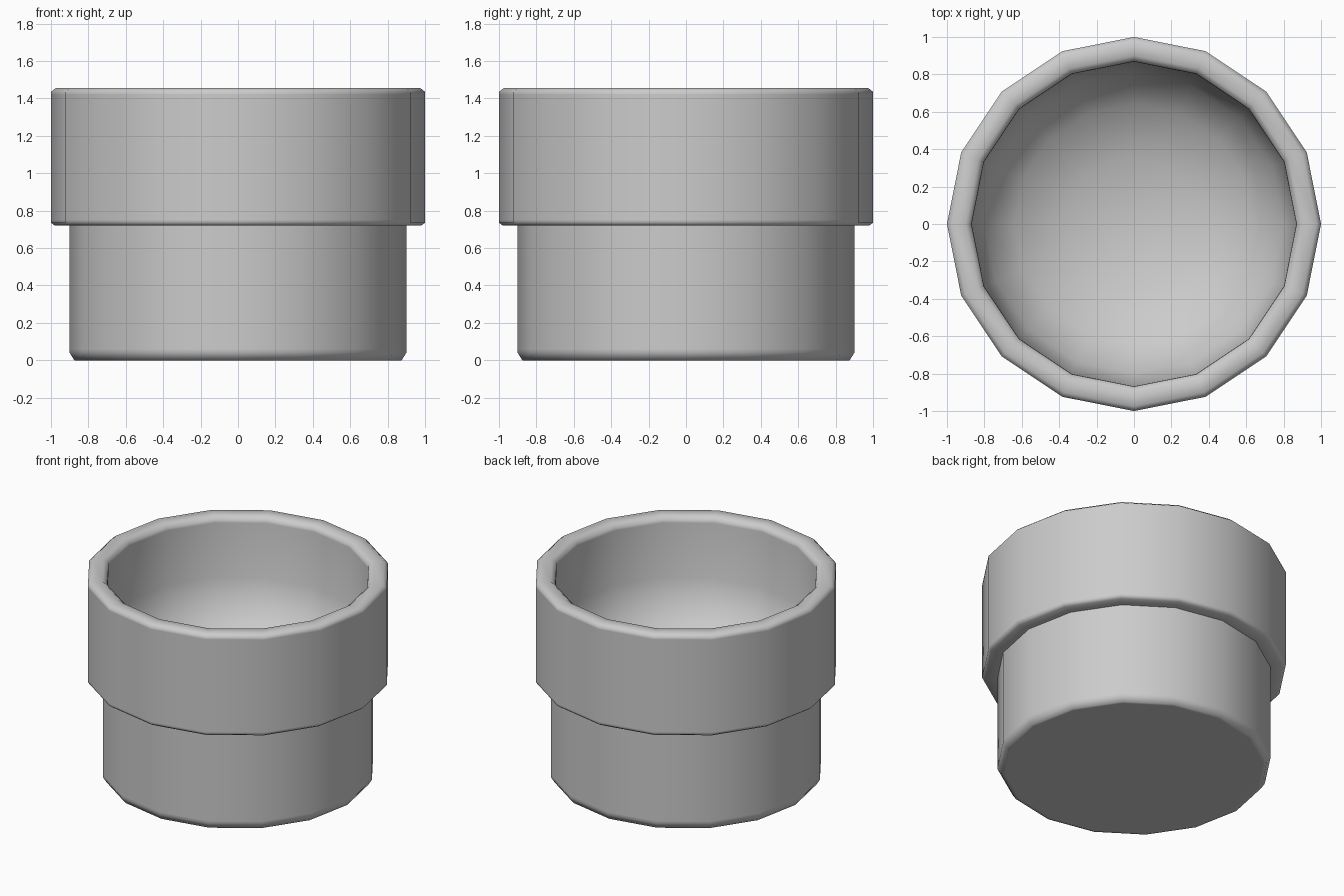
import bpy, bmesh
from math import cos, sin, pi, radians

if "Cube" in bpy.data.objects:
    bpy.data.objects.remove(bpy.data.objects["Cube"])

SIDES = 16


def lathe(name, profile):
    """Revolve (radius, z) points; a radius of 0 makes a closed pole."""
    bm = bmesh.new()
    rings = []
    for r, z in profile:
        if r == 0:
            rings.append([bm.verts.new((0, 0, z))] * SIDES)
        else:
            rings.append([bm.verts.new((r * cos(2 * pi * i / SIDES),
                                        r * sin(2 * pi * i / SIDES), z))
                          for i in range(SIDES)])
    for a, b in zip(rings, rings[1:]):
        for i in range(SIDES):
            j = (i + 1) % SIDES
            corners = list(dict.fromkeys((a[i], a[j], b[j], b[i])))
            bm.faces.new(corners)
    bmesh.ops.recalc_face_normals(bm, faces=bm.faces[:])
    mesh = bpy.data.meshes.new(name)
    bm.to_mesh(mesh)
    bm.free()
    obj = bpy.data.objects.new(name, mesh)
    bpy.context.collection.objects.link(obj)
    bpy.context.view_layer.objects.active = obj
    obj.select_set(True)
    bpy.ops.object.shade_smooth_by_angle(angle=radians(60))
    obj.select_set(False)
    return obj


# One closed skin: base, lower body, overhanging collar, rounded rim, deep bowl
lathe("plant_pot", [
    (0, 0), (0.85, 0), (0.875, 0), (0.90, 0.04), (0.90, 0.06),
    (0.90, 0.72), (0.98, 0.72), (1.0, 0.735), (1.0, 0.75),
    (1.0, 1.42), (1.0, 1.435), (0.975, 1.455),
    (0.90, 1.455), (0.87, 1.43), (0.868, 1.41),
    (0.86, 1.02), (0.80, 0.82), (0.64, 0.66), (0.36, 0.55), (0, 0.51),
])
